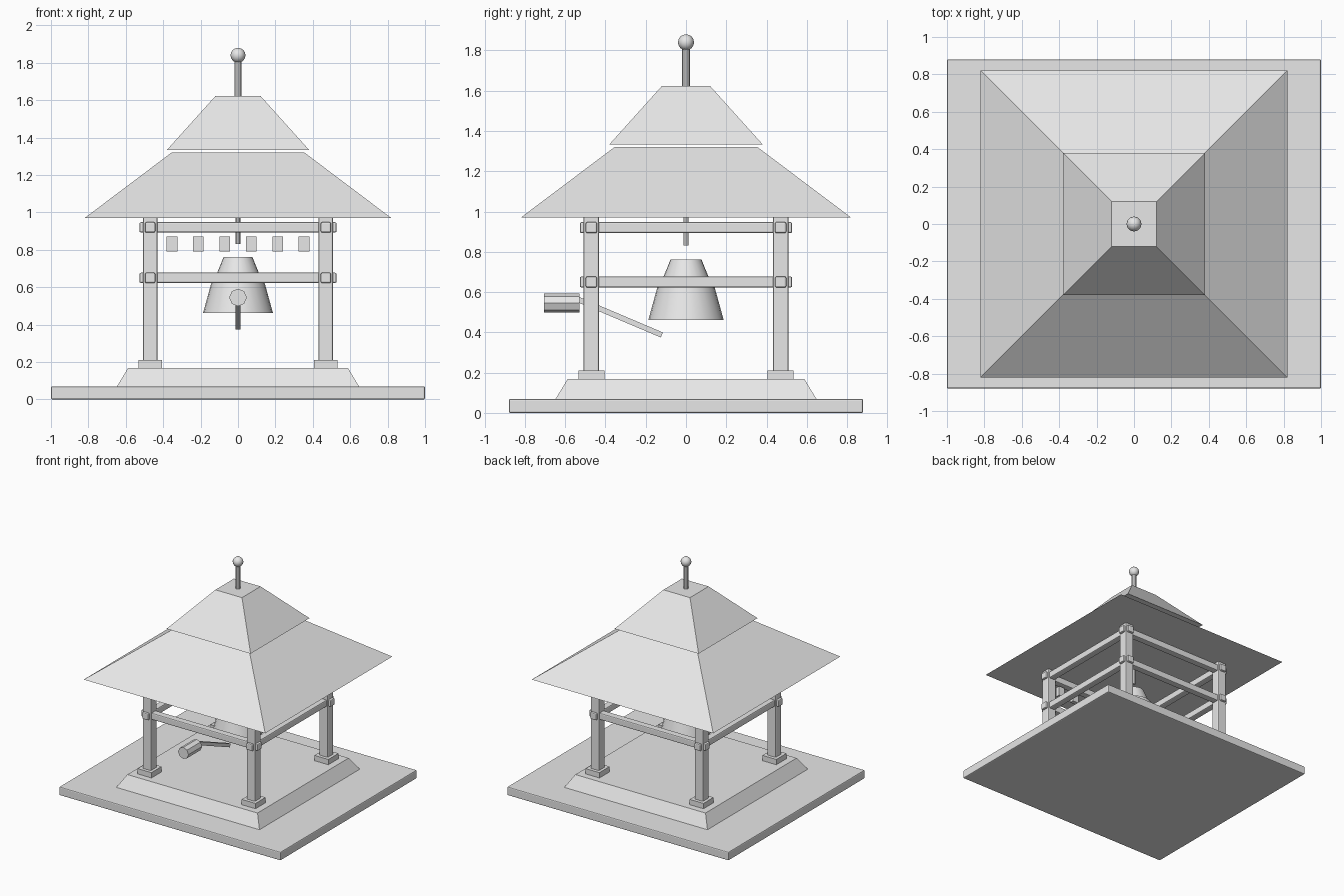
import bpy, math
from mathutils import Vector

if "Cube" in bpy.data.objects:
    bpy.data.objects.remove(bpy.data.objects["Cube"])

grey = bpy.data.materials.new("light_grey")
grey.diffuse_color = (0.8, 0.8, 0.8, 1)
grey.use_nodes = True
grey.node_tree.nodes["Principled BSDF"].inputs["Base Color"].default_value = grey.diffuse_color


def finish(name, smooth=False):
    ob = bpy.context.object
    ob.name = name
    ob.data.materials.clear()
    ob.data.materials.append(grey)
    if smooth:
        bpy.ops.object.shade_smooth_by_angle(angle=math.radians(35))
    return ob


def box(name, loc, size, bevel=0.0, rot=(0, 0, 0)):
    bpy.ops.mesh.primitive_cube_add(size=1, location=loc, rotation=rot)
    ob = finish(name)
    ob.scale = size
    bpy.ops.object.transform_apply(location=False, rotation=False, scale=True)
    if bevel:
        mod = ob.modifiers.new("bevel", 'BEVEL')
        mod.width = bevel
        mod.segments = 2
    return ob


def cone(name, r1, r2, z1, z2, sides, smooth=True):
    bpy.ops.mesh.primitive_cone_add(vertices=sides, radius1=r1, radius2=r2,
                                    depth=z2 - z1, location=(0, 0, (z1 + z2) / 2))
    return finish(name, smooth)


def square_frustum(name, half1, half2, z1, z2):
    # cube whose top face is drawn in
    ob = box(name, (0, 0, (z1 + z2) / 2), (2 * half1, 2 * half1, z2 - z1))
    for v in ob.data.vertices:
        if v.co.z > 0:
            v.co.x *= half2 / half1
            v.co.y *= half2 / half1
    return ob


# Ground slab and sloped plinth
box("base_slab", (0, 0, 0.035), (2, 1.76, 0.07), 0.008)
square_frustum("plinth", 0.647, 0.588, 0.07, 0.168)

# Posts with feet
P = 0.47
for sx in (-1, 1):
    for sy in (-1, 1):
        box("post_foot", (sx * P, sy * P, 0.189), (0.125, 0.13, 0.045))
        box("post", (sx * P, sy * P, 0.585), (0.077, 0.077, 0.79), 0.008)

# Two rings of tie beams
for z in (0.65, 0.92):
    for s in (-1, 1):
        box("beam_across", (0, s * P, z), (1.054, 0.056, 0.055), 0.008)
        box("beam_along", (s * P, 0, z), (0.056, 1.054, 0.055), 0.008)

# Row of small blocks under the front beam
for i in range(6):
    box("front_block", ((i - 2.5) * 0.1413, -P, 0.83), (0.057, 0.035, 0.08))

# Two-tier roof with finial
square_frustum("lower_roof", 0.82, 0.355, 0.97, 1.32)
square_frustum("upper_roof", 0.38, 0.12, 1.334, 1.623)
cone("finial_rod", 0.019, 0.019, 1.61, 1.82, 10)
bpy.ops.mesh.primitive_uv_sphere_add(segments=12, ring_count=8, radius=0.04,
                                     location=(0, 0, 1.84))
finish("finial_ball", True)

# Bell and its hanger
cone("bell_body", 0.187, 0.135, 0.462, 0.65, 24)
cone("bell_crown", 0.122, 0.077, 0.65, 0.762, 24)
cone("bell_hanger", 0.0125, 0.0125, 0.83, 0.98, 8)

# Striker: faceted head and sloping handle
bpy.ops.mesh.primitive_cylinder_add(vertices=8, radius=0.047, depth=0.176,
                                    location=(0, -0.618, 0.545),
                                    rotation=(math.pi / 2, 0, 0))
finish("striker_head")
a, b = Vector((0, -0.54, 0.565)), Vector((0, -0.12, 0.387))
d = b - a
box("striker_handle", (a + b) / 2, (0.027, d.length, 0.027),
    rot=(math.atan2(d.z, d.y), 0, 0))
